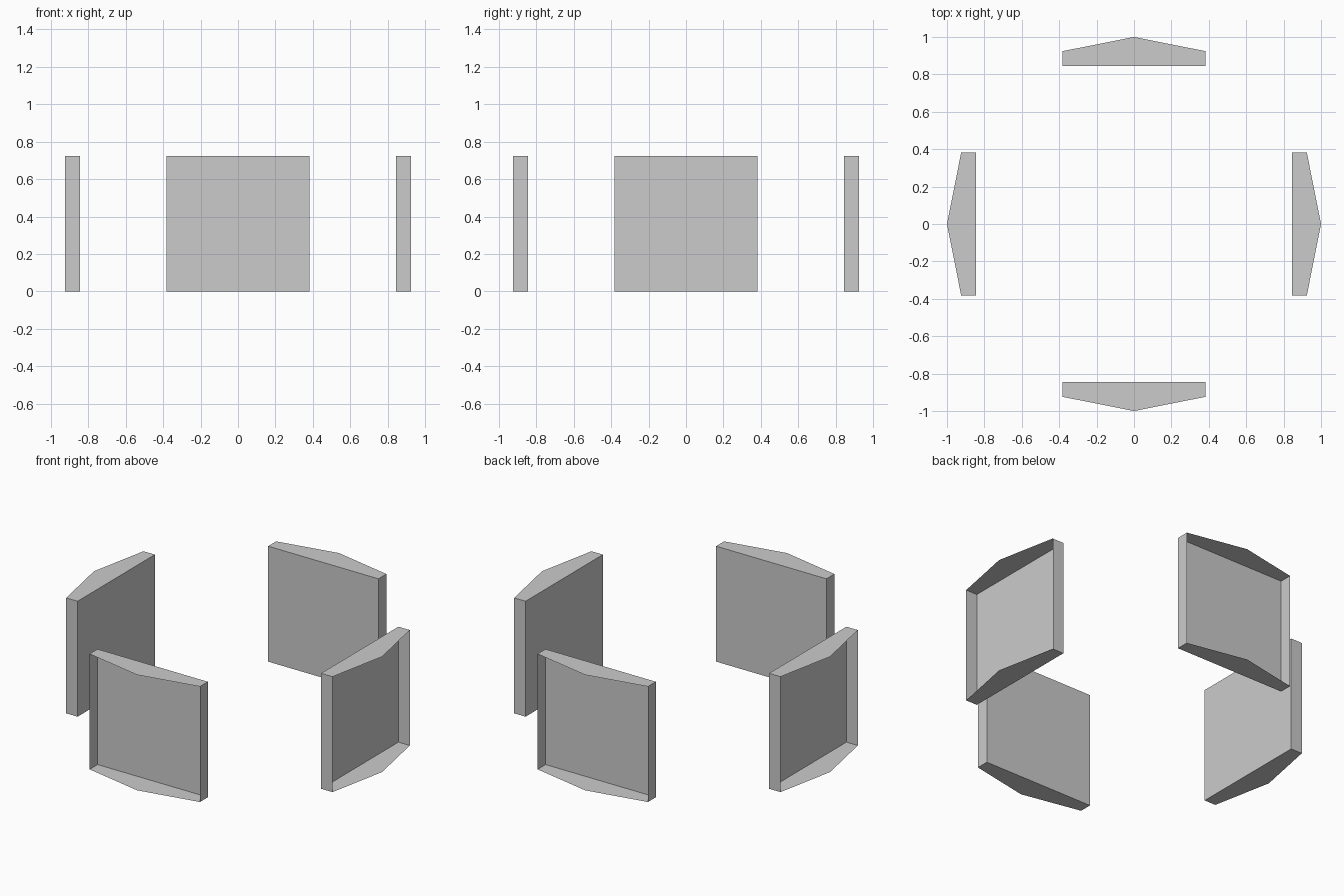
import bpy, bmesh, math
from mathutils import Matrix

if "Cube" in bpy.data.objects:
    bpy.data.objects.remove(bpy.data.objects["Cube"])

HEIGHT = 0.724
INNER = 0.845
A = math.radians(22.5)
HALF, EDGE = math.sin(A), math.cos(A)

# Tray outline seen from above: flat inner side, short ends, pointed outer rim
PROFILE = [(-HALF, -INNER), (-HALF, -EDGE), (0, -1), (HALF, -EDGE), (HALF, -INNER)]
OPEN_SIDES = (1, 2)  # the two sloping outer sides have no wall


def wall_segment(name, angle):
    bm = bmesh.new()
    low = [bm.verts.new((x, y, 0)) for x, y in PROFILE]
    high = [bm.verts.new((x, y, HEIGHT)) for x, y in PROFILE]
    bm.faces.new(low[::-1])
    bm.faces.new(high)
    n = len(PROFILE)
    for i in range(n):
        if i not in OPEN_SIDES:
            j = (i + 1) % n
            bm.faces.new((low[i], low[j], high[j], high[i]))
    bm.transform(Matrix.Rotation(angle, 4, 'Z'))
    mesh = bpy.data.meshes.new(name)
    bm.to_mesh(mesh)
    bm.free()
    bpy.context.collection.objects.link(bpy.data.objects.new(name, mesh))


# Four open wall segments around the ring
for k, side in enumerate(("front", "right", "back", "left")):
    wall_segment(side + "_wall_segment", k * math.pi / 2)
